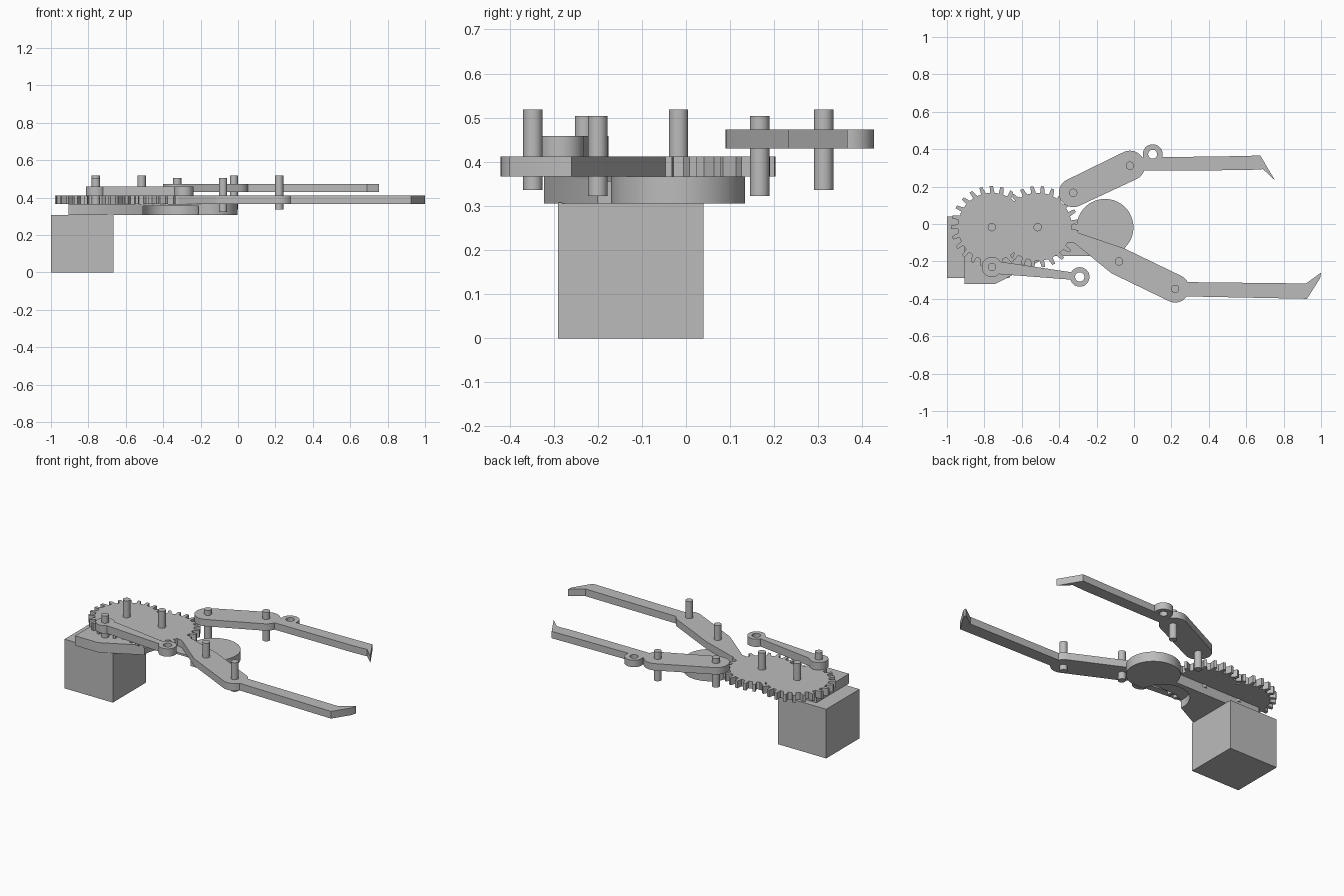
import bpy, bmesh
from math import pi, cos, sin
from mathutils import Vector
from mathutils.geometry import convex_hull_2d

if "Cube" in bpy.data.objects:
    bpy.data.objects.remove(bpy.data.objects["Cube"], do_unlink=True)

grey = bpy.data.materials.new("plain_grey")
grey.use_nodes = True
colour = (0.5, 0.5, 0.5, 1)
grey.diffuse_color = colour
grey.node_tree.nodes["Principled BSDF"].inputs["Base Color"].default_value = colour


def circle(x, y, r, n=48):
    return [(x + r * cos(2 * pi * i / n), y + r * sin(2 * pi * i / n)) for i in range(n)]


def hull(points):
    return [points[i] for i in convex_hull_2d([Vector(p) for p in points])]


def slab(name, outline, z0, z1):
    """Flat part: an outline in plan, extruded between two heights."""
    bm = bmesh.new()
    face = bm.faces.new([bm.verts.new((x, y, z0)) for x, y in outline])
    top = bmesh.ops.extrude_face_region(bm, geom=[face])["geom"]
    bmesh.ops.translate(bm, vec=(0, 0, z1 - z0),
                        verts=[v for v in top if isinstance(v, bmesh.types.BMVert)])
    bmesh.ops.recalc_face_normals(bm, faces=bm.faces)
    mesh = bpy.data.meshes.new(name)
    bm.to_mesh(mesh)
    bm.free()
    mesh.materials.append(grey)
    ob = bpy.data.objects.new(name, mesh)
    bpy.context.collection.objects.link(ob)
    return ob


def combine(base, other, operation="UNION"):
    mod = base.modifiers.new("combine", "BOOLEAN")
    mod.operation, mod.solver, mod.object = operation, "EXACT", other
    bpy.context.view_layer.objects.active = base
    bpy.ops.object.modifier_apply(modifier=mod.name)
    bpy.data.objects.remove(other, do_unlink=True)


def fuse(name, outlines, z0, z1, holes=()):
    """Union of several outlines at one height, with round holes."""
    base = slab(name, outlines[0], z0, z1)
    for o in outlines[1:]:
        combine(base, slab("piece", o, z0, z1))
    for h in holes:
        combine(base, slab("hole", circle(*h), z0 - 0.1, z1 + 0.1), "DIFFERENCE")
    return base


def gear(x, y, root=0.182, tip=0.218, teeth=24, phase=0.0):
    """Gear outline with slightly raked teeth."""
    step, pts = 2 * pi / teeth, []
    for i in range(teeth):
        for part, r in ((-0.3, root), (-0.1, tip), (0.2, tip), (0.22, root)):
            a = (i + part + phase) * step
            pts.append((x + r * cos(a), y + r * sin(a)))
    return pts


# Motor box
slab("motor_box", [(-1, -0.29), (-0.665, -0.29), (-0.665, 0.04), (-1, 0.04)], 0, 0.308)

# Base plate with round end and a pocket underneath
base = fuse("base_plate", [
    [(-0.905, -0.322), (-0.745, -0.322), (-0.45, -0.17), (-0.155, -0.17),
     (-0.155, 0), (-0.905, 0)],
    circle(-0.155, -0.018, 0.152, 64)], 0.306, 0.367)
combine(base, slab("pocket", circle(-0.36, -0.18, 0.15), 0.2, 0.355), "DIFFERENCE")

# Gears, one of them in one piece with the long finger
knuckle, elbow = (-0.08, -0.2, 0.075), (0.22, -0.345, 0.075)
long_finger = fuse("geared_long_finger", [
    gear(-0.515, -0.015, phase=0.5),
    hull(circle(*knuckle) + [(-0.45, 0.005), (-0.45, -0.06)]),
    hull(circle(*knuckle) + circle(*elbow)),
    [(0.22, -0.31), (0.92, -0.318), (1.0, -0.26), (0.995, -0.29), (0.925, -0.4),
     (0.22, -0.386)]], 0.367, 0.412)
combine(long_finger, slab("drive_gear", gear(-0.76, -0.015), 0.367, 0.412))
# Claw tip narrows to a point
long_finger.data.update()

# Short finger with eyelet
root, joint, eye = (-0.325, 0.167, 0.077), (-0.022, 0.312, 0.08), (0.1, 0.373, 0.053)
short_finger = fuse("short_finger", [
    hull(circle(*root) + circle(*joint)),
    [(-0.02, 0.285), (0.6, 0.288), (0.69, 0.293), (0.755, 0.232), (0.675, 0.366),
     (0.5, 0.362), (-0.02, 0.355)],
    circle(*eye)], 0.43, 0.473, holes=[(0.1, 0.373, 0.024)])

# Connecting link with a boss and an eyelet
link = fuse("connecting_link", [
    circle(-0.76, -0.23, 0.054),
    hull(circle(-0.76, -0.23, 0.035) + circle(-0.29, -0.283, 0.018)),
    circle(-0.29, -0.283, 0.052)], 0.41, 0.459, holes=[(-0.29, -0.283, 0.025)])

# Pins
pins = {
    "drive_gear_pin": (-0.76, -0.017, 0.35, 0.518),
    "finger_gear_pin": (-0.515, -0.017, 0.35, 0.518),
    "link_pin": (-0.76, -0.23, 0.36, 0.504),
    "short_root_pin": (-0.325, 0.167, 0.322, 0.504),
    "short_joint_pin": (-0.022, 0.312, 0.336, 0.518),
    "long_knuckle_pin": (-0.08, -0.2, 0.322, 0.504),
    "long_elbow_pin": (0.22, -0.347, 0.336, 0.518),
}
for name, (x, y, z0, z1) in pins.items():
    slab(name, circle(x, y, 0.022, 32), z0, z1)

# Smooth the round walls, keep hard edges
for ob in bpy.context.collection.objects:
    if ob.type == "MESH" and grey.name in ob.data.materials:
        bpy.ops.object.select_all(action="DESELECT")
        ob.select_set(True)
        bpy.context.view_layer.objects.active = ob
        bpy.ops.object.shade_smooth_by_angle(angle=0.5)
